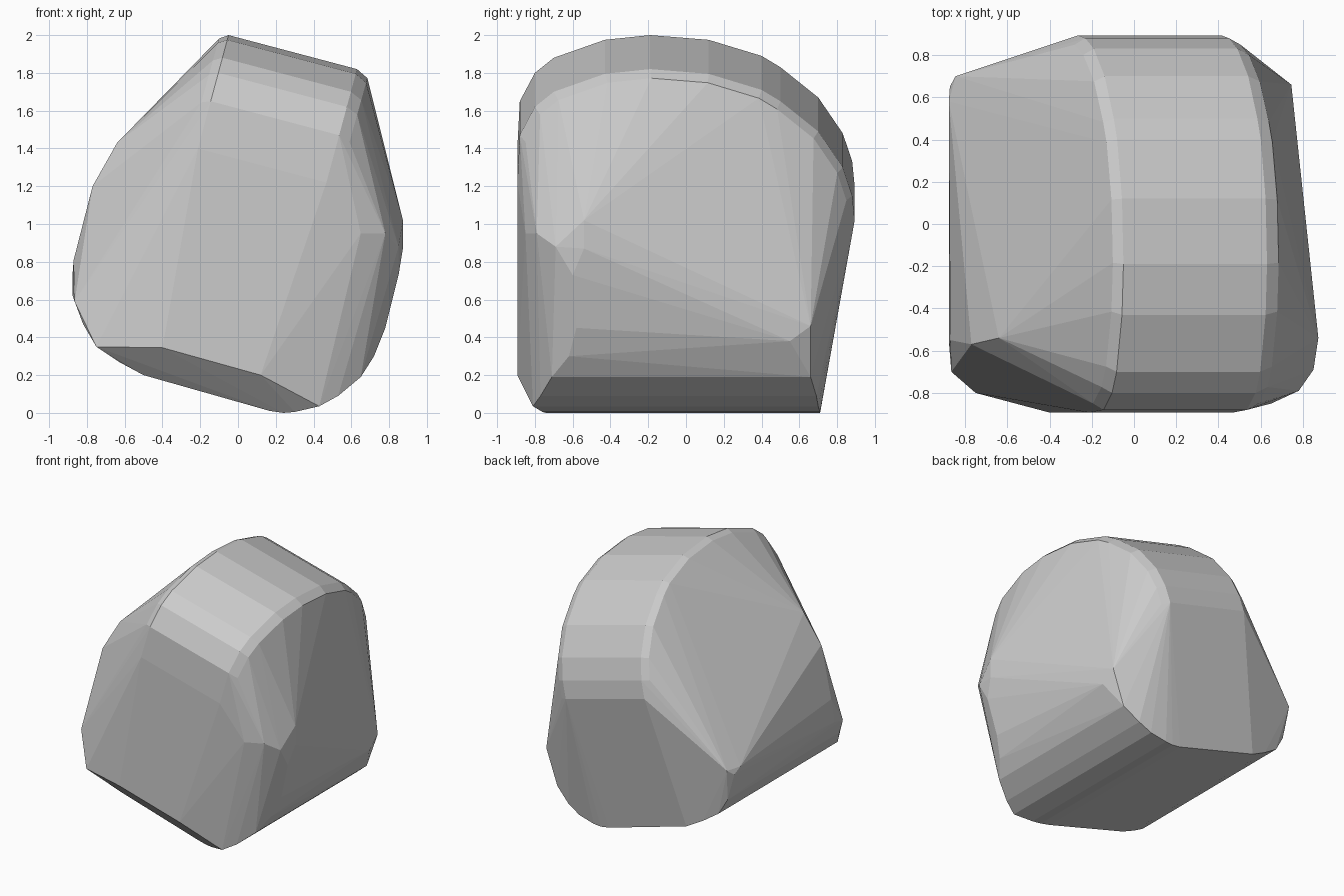
import bpy, bmesh

pts = []

# crown: an arch profile (y, z) swept along a sloping axis, with bevelled rims
arch = [(-.893, 1.4), (-.88, 1.65), (-.8, 1.8), (-.7, 1.88), (-.43, 1.975),
        (-.19, 2.0), (.12, 1.975), (.4, 1.89), (.5, 1.83), (.7, 1.67),
        (.83, 1.48), (.88, 1.33), (.893, 1.2)]
for y, z in arch:
    x = -.05 - .27 * (2 - z)
    pts += [(x, y, z), (x + .68, y, z - .18)]
    zi = 1.2 + (z - 1.2) * .965
    pts += [(x - .05, y * .965, zi + .01), (x + .735, y * .965, zi - .2)]

# base: rounded lower profile (x, z) swept front to back (y0, y1)
base = [(-.82, .47, -.72, .66), (-.75, .35, -.8, .67), (-.63, .27, -.75, .69),
        (-.5, .2, -.72, .71), (.17, .01, -.73, .71), (.24, 0, -.74, .71),
        (.3, .005, -.76, .71), (.43, .035, -.81, .70), (.53, .09, -.77, .69),
        (.65, .19, -.71, .66)]
for x, z, y0, y1 in base:
    pts += [(x, y0, z), (x, y1, z)]

# front face lower edge
pts += [(-.4, -.893, .345), (.12, -.893, .2)]

# right side corners
pts += [(.65, -.85, .95), (.78, -.79, .95), (.85, -.69, .88), (.85, -.6, .73),
        (.873, -.54, .87), (.873, -.54, 1.02), (.78, -.58, .45),
        (.72, -.62, .3), (.75, .55, .38), (.745, .66, .46)]

# left side corners
pts += [(-.64, -.54, 1.43), (-.77, -.57, 1.2), (-.87, -.55, .81),
        (-.875, -.58, .62), (-.865, -.7, .59), (-.877, .58, .72),
        (-.872, .65, .68), (-.845, .70, .72)]

bm = bmesh.new()
for p in pts:
    bm.verts.new(p)
bmesh.ops.convex_hull(bm, input=bm.verts[:])
bmesh.ops.delete(bm, geom=[v for v in bm.verts if not v.link_faces], context='VERTS')
bmesh.ops.dissolve_limit(bm, angle_limit=.02, verts=bm.verts[:], edges=bm.edges[:])
bmesh.ops.recalc_face_normals(bm, faces=bm.faces[:])
mesh = bpy.data.meshes.new("faceted_stone")
bm.to_mesh(mesh)
bm.free()
stone = bpy.data.objects.new("faceted_stone", mesh)
bpy.context.collection.objects.link(stone)
